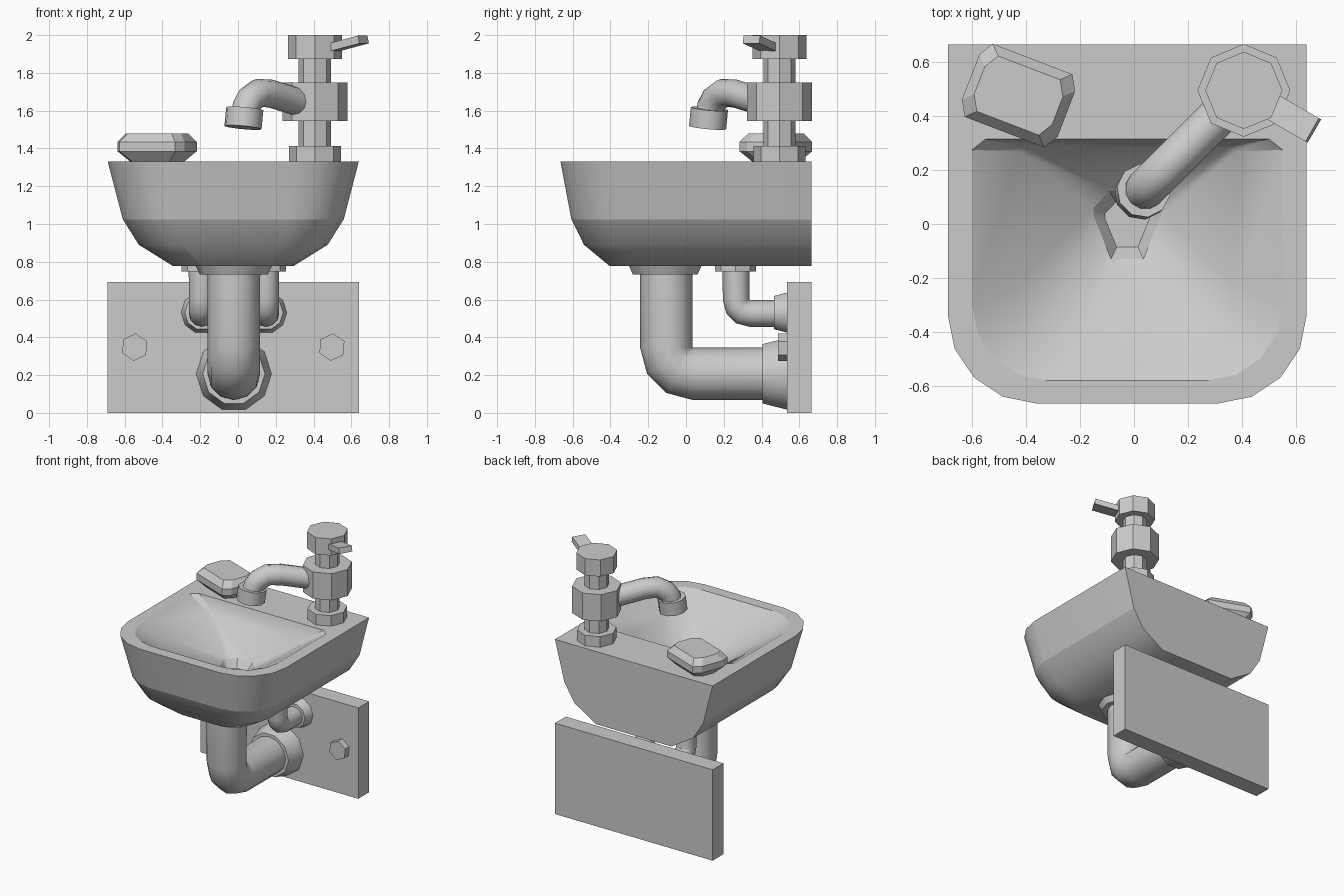
import bpy, bmesh
from math import sin, cos, pi, radians
from mathutils import Vector, Matrix

if "Cube" in bpy.data.objects:
    bpy.data.objects.remove(bpy.data.objects["Cube"])

grey = bpy.data.materials.new("plain grey")
grey.use_nodes = True
COLOR = (0.6, 0.6, 0.6, 1)
grey.diffuse_color = COLOR
grey.node_tree.nodes["Principled BSDF"].inputs["Base Color"].default_value = COLOR

CX = -0.025           # centre line of basin and plate
BACK = 0.665          # wall plane
RIM = 1.332           # height of the basin top
X = Vector((1, 0, 0))
UP = Vector((0, 0, 1))


def finish(name, bm, angle=35):
    bmesh.ops.recalc_face_normals(bm, faces=bm.faces)
    mesh = bpy.data.meshes.new(name)
    bm.to_mesh(mesh)
    bm.free()
    mesh.materials.append(grey)
    ob = bpy.data.objects.new(name, mesh)
    bpy.context.collection.objects.link(ob)
    bpy.ops.object.select_all(action='DESELECT')
    ob.select_set(True)
    bpy.context.view_layer.objects.active = ob
    bpy.ops.object.shade_smooth_by_angle(angle=radians(angle))
    return ob


def skin(bm, rings):
    """Join a list of equal point rings with quads; returns the vertex rings."""
    loops = [[bm.verts.new(p) for p in ring] for ring in rings]
    for a, b in zip(loops, loops[1:]):
        for i in range(len(a)):
            j = (i + 1) % len(a)
            bm.faces.new((a[i], a[j], b[j], b[i]))
    return loops


def solid(name, rings, angle=35):
    bm = bmesh.new()
    loops = skin(bm, rings)
    bm.faces.new(loops[0])
    bm.faces.new(loops[-1])
    return finish(name, bm, angle)


def ring(centre, axis, radius, n, side=X, spin=0):
    axis = Vector(axis).normalized()
    other = axis.cross(side)
    return [Vector(centre) + radius * (cos(a) * side + sin(a) * other)
            for a in (2 * pi * i / n + spin for i in range(n))]


def turned(name, start, axis, profile, n, spin=0, side=X, angle=35):
    """Stack of rings along an axis; the profile lists (distance, radius)."""
    axis = Vector(axis).normalized()
    return solid(name, [ring(Vector(start) + axis * d, axis, r, n, side, spin)
                        for d, r in profile], angle)


def box(name, size, matrix):
    bm = bmesh.new()
    bmesh.ops.create_cube(bm, size=1, matrix=matrix @ Matrix.Diagonal((*size, 1)))
    return finish(name, bm)


def elbow_pipe(name, x, y, top, low, end, r, n=12):
    """Drops from the basin, bends and runs back into the wall plate."""
    rings = [ring((x, y, top), (0, 0, -1), r, n)]
    for i in range(4):
        a = i * pi / 6
        rings.append(ring((x, y + r * (1 - cos(a)), low + r * (1 - sin(a))),
                          (0, sin(a), -cos(a)), r * 0.99, n))
    rings.append(ring((x, end, low), (0, 1, 0), r, n))
    return solid(name, rings)


def corner(half, front, r):
    """Rounded front corner, from the side round to the front."""
    return [(half - r * (1 - cos(a)), front + r * (1 - sin(a)))
            for a in (i * pi / 8 for i in range(5))]


def mirrored(right, z):
    """Closed ring from its +x half, given from the back to the front."""
    return ([Vector((CX + x, y, z)) for x, y in right]
            + [Vector((CX - x, y, z)) for x, y in reversed(right)])


# Basin: outer shell, rim and hollow bowl
bm = bmesh.new()
shell = skin(bm, [mirrored([(half, BACK)] + corner(half, front, r), z)
                  for z, half, front, r in ((RIM, 0.665, -0.665, 0.33),
                                            (1.025, 0.585, -0.607, 0.29),
                                            (0.89, 0.5, -0.54, 0.24),
                                            (0.778, 0.32, -0.405, 0.16))])
bm.faces.new(shell[-1])

rim = [(0.525, 0.315), (0.575, 0.275)] + corner(0.575, -0.58, 0.28)
# shallow shelf: the back wall drops steeply, the other sides slope in
shelf = [(0.375, 0.283), (0.405, 0.268)] + corner(0.405, -0.44, 0.21)
# six-sided drain with a sloping lip
side, front = Vector((0.125, 0.03)), Vector((0.06, -0.13))
drain = [(0.065, 0.122), (0.125, 0.06)] + [tuple(side.lerp(front, i / 4)) for i in range(5)]
lip = [(x * 0.66, y * 0.66) for x, y in drain]
inner = skin(bm, [mirrored(rim, RIM), mirrored(shelf, 1.225), mirrored(drain, 1.035),
                  mirrored(lip, 0.98)])
bm.faces.new(inner[-1])


def loop_edges(loop):
    return [bm.edges.get((loop[i - 1], loop[i])) for i in range(len(loop))]


bmesh.ops.triangle_fill(bm, use_beauty=True,
                        edges=loop_edges(shell[0]) + loop_edges(inner[0]))
for e in loop_edges(shell[1]) + loop_edges(inner[0]) + loop_edges(inner[2]):
    e.smooth = False
# flat back against the wall
bm.faces.new([l[0] for l in shell] + [l[-1] for l in reversed(shell)])
finish("basin", bm)

# Wall plate and its bolts
box("wall_plate", (1.33, 0.13, 0.693), Matrix.Translation((CX, 0.6, 0.3465)))
for side_name, s in (("left", 1), ("right", -1)):
    turned(side_name + "_bolt", (CX + s * 0.522, 0.54, 0.348), (0, -1, 0),
           [(0, 0.073), (0.053, 0.073)], 6, radians(25))

# Waste pipe
elbow_pipe("waste_pipe", -0.022, -0.105, 0.79, 0.207, 0.45, 0.14)
turned("waste_collar", (-0.022, -0.11, 0.785), (0, 0, -1),
       [(0, 0.205), (0.053, 0.18)], 10)
turned("waste_flange", (-0.022, 0.405, 0.207), (0, 1, 0),
       [(0, 0.165), (0.132, 0.2)], 10)

# Supply pipes
for side_name, x in (("left", 0.147), ("right", -0.19)):
    elbow_pipe(side_name + "_supply_pipe", x, 0.265, 0.79, 0.526, 0.5, 0.071)
    turned(side_name + "_supply_collar", (x, 0.262, 0.785), (0, 0, -1),
           [(0, 0.108), (0.037, 0.108)], 8)
    turned(side_name + "_supply_flange", (x, 0.465, 0.531), (0, 1, 0),
           [(0, 0.092), (0.072, 0.112)], 10)

# Tap column
TAP = Vector((0.407, 0.495, 0))
for name, low, high, r in (("tap_base", RIM - 0.005, 1.413, 0.138),
                           ("tap_stem", 1.4, 1.9, 0.086),
                           ("tap_body", 1.545, 1.748, 0.172),
                           ("tap_head", 1.873, 2.0, 0.143)):
    turned(name, TAP + UP * low, UP, [(0, r), (high - low, r)], 8)

# Tap handle
turn = Matrix.Rotation(radians(-30), 4, 'Z')
box("tap_handle", (0.23, 0.1, 0.042),
    Matrix.Translation(TAP + UP * 1.951) @ turn @ Matrix.Translation((0.185, 0, 0))
    @ Matrix.Rotation(radians(-13), 4, 'Y'))

# Spout, reaching diagonally over the drain
out = Vector((-1, -1, 0)).normalized()
across = out.cross(UP)
path = [TAP + out * d + UP * z for d, z in
        ((0.08, 1.635), (0.33, 1.69), (0.42, 1.695), (0.485, 1.66), (0.515, 1.62), (0.525, 1.57))]
rings = []
for i, p in enumerate(path):
    before, after = path[max(i - 1, 0)], path[min(i + 1, len(path) - 1)]
    direction = ((p - before).normalized() + (after - p).normalized())
    rings.append(ring(p, direction, 0.075, 12, across))
solid("spout", rings)
turned("nozzle", TAP + out * 0.525 + UP * 1.61, out * 0.13 - UP,
       [(0, 0.1), (0.1, 0.1)], 10, 0, across, 40)

# Soap bar: chamfered block, pinched at top and bottom
place = Matrix.Translation((-0.428, 0.476, 0)) @ Matrix.Rotation(radians(-21), 4, 'Z')


def soap_ring(z, inset):
    a, b = 0.19 - inset, 0.145 - inset
    quarter = [(a, b - 0.055), (a - 0.032, b)]
    half = quarter + [(-x, y) for x, y in reversed(quarter)]
    return [place @ Vector((x, y, z)) for x, y in half + [(-x, -y) for x, y in half]]


solid("soap", [soap_ring(RIM, 0.05), soap_ring(1.385, 0),
               soap_ring(1.435, 0), soap_ring(1.48, 0.035)], 20)
